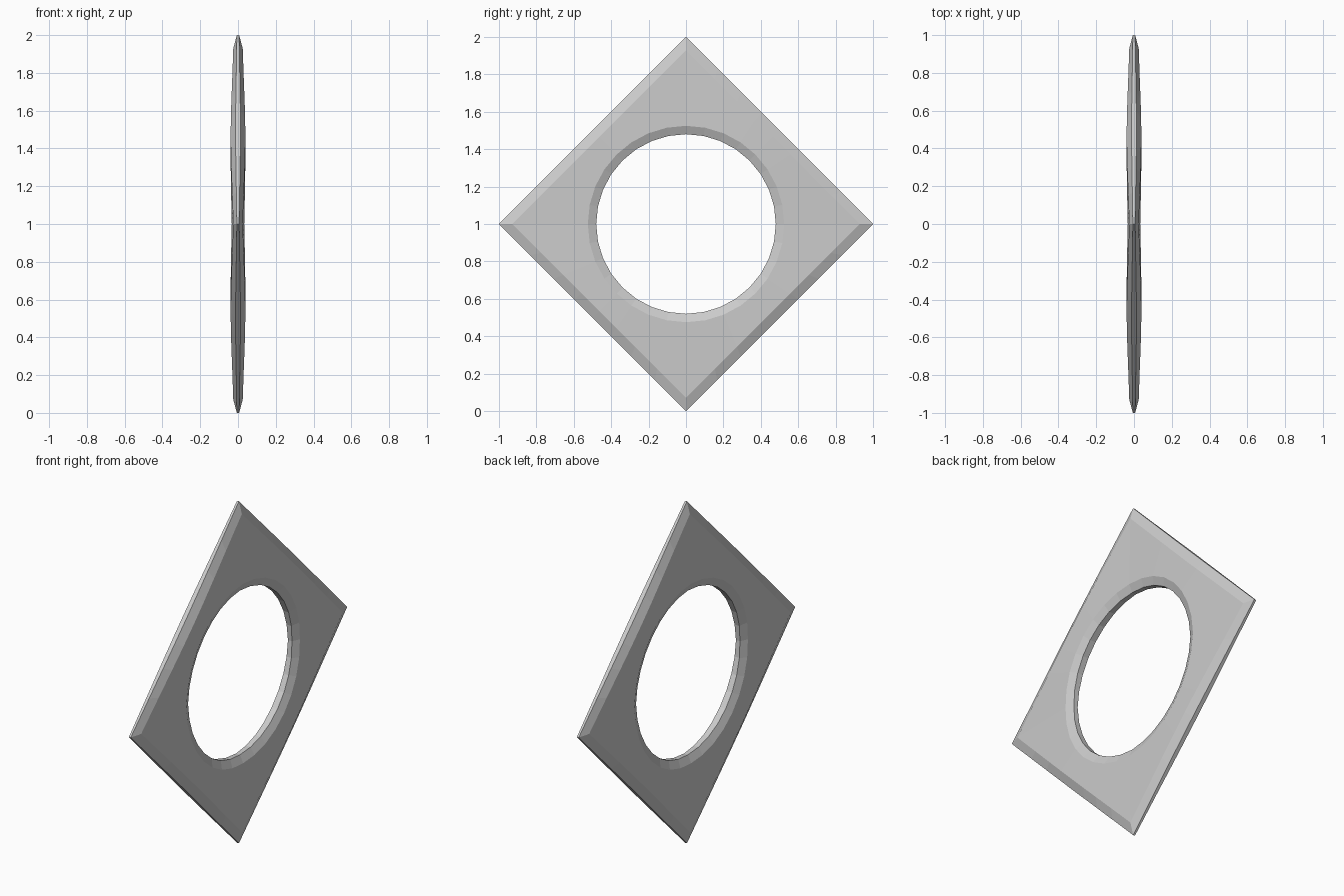
import bpy, bmesh
from math import sin, cos, pi

if "Cube" in bpy.data.objects:
    bpy.data.objects.remove(bpy.data.objects["Cube"])

N = 32  # sides of the hole; includes the four diamond corners


def diamond(size, tip, mid):
    """Diamond ring in the YZ plane; half thickness goes from tip to edge middle."""
    pts = []
    for i in range(N):
        a = 2 * pi * i / N
        r = size / (abs(cos(a)) + abs(sin(a)))
        pts.append((tip + (mid - tip) * abs(sin(2 * a)), r * cos(a), 1 + r * sin(a)))
    return pts


def circle(r, tip, mid):
    pts = []
    for i in range(N):
        a = 2 * pi * i / N
        pts.append((tip + (mid - tip) * abs(sin(2 * a)), r * cos(a), 1 + r * sin(a)))
    return pts


# Half section from outer edge to hole wall: edge, bevel, face, hole chamfer
half = [diamond(1.0, 0.006, 0.013),
        diamond(0.93, 0.025, 0.039),
        circle(0.525, 0.033, 0.039),
        circle(0.48, 0.013, 0.019)]
mirrored = [[(-x, y, z) for x, y, z in ring] for ring in reversed(half)]

# Bridge the rings into a closed frame
bm = bmesh.new()
rings = [[bm.verts.new(p) for p in ring] for ring in half + mirrored]
for k, a in enumerate(rings):
    b = rings[(k + 1) % len(rings)]
    for i in range(N):
        j = (i + 1) % N
        bm.faces.new((a[i], a[j], b[j], b[i]))
bmesh.ops.recalc_face_normals(bm, faces=bm.faces[:])

mesh = bpy.data.meshes.new("diamond_frame")
bm.to_mesh(mesh)
bm.free()
frame = bpy.data.objects.new("diamond_frame", mesh)
bpy.context.collection.objects.link(frame)
